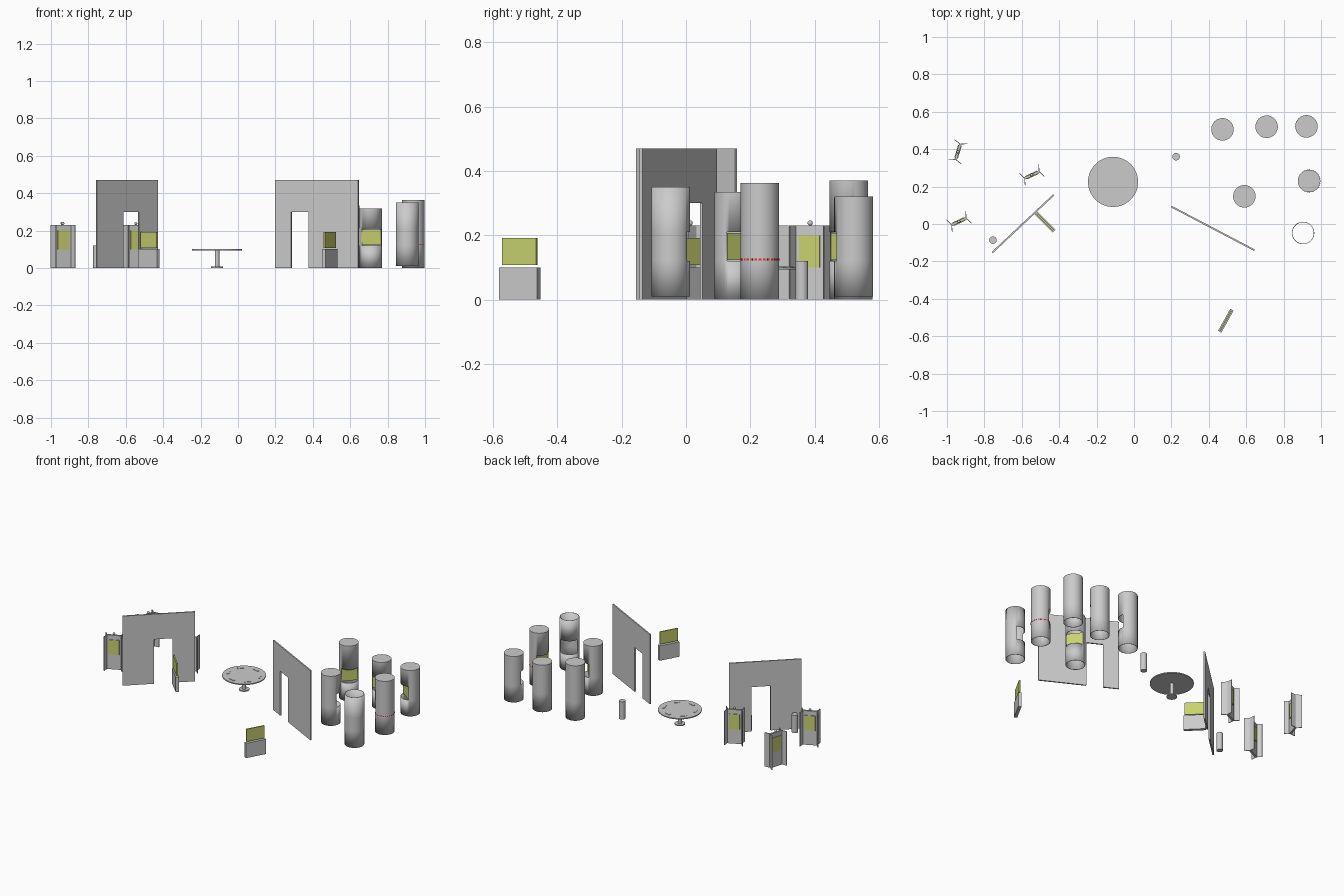
import bpy, bmesh
from math import sin, cos, pi, atan2, radians, hypot
from mathutils import Matrix, Vector

if "Cube" in bpy.data.objects:
    bpy.data.objects.remove(bpy.data.objects["Cube"])


def material(name, rgb):
    m = bpy.data.materials.new(name)
    m.diffuse_color = (*rgb, 1)
    m.use_nodes = True
    m.node_tree.nodes["Principled BSDF"].inputs["Base Color"].default_value = m.diffuse_color
    return m


OLIVE = material("olive", (0.58, 0.64, 0.16))
RED = material("red", (0.85, 0.03, 0.03))


def finish(name, bm, loc=(0, 0, 0), ang=0, mat=None, smooth=False):
    bmesh.ops.recalc_face_normals(bm, faces=bm.faces)
    me = bpy.data.meshes.new(name)
    bm.to_mesh(me)
    bm.free()
    ob = bpy.data.objects.new(name, me)
    bpy.context.collection.objects.link(ob)
    ob.location = loc
    ob.rotation_euler = (0, 0, ang)
    if mat:
        me.materials.append(mat)
    if smooth:
        bpy.ops.object.select_all(action='DESELECT')
        ob.select_set(True)
        bpy.context.view_layer.objects.active = ob
        bpy.ops.object.shade_smooth_by_angle(angle=radians(40))
    return ob


def add_box(bm, center, size, ang=0):
    bmesh.ops.create_cube(bm, size=1, matrix=Matrix.Translation(center)
                          @ Matrix.Rotation(ang, 4, 'Z') @ Matrix.Diagonal((*size, 1)))


def add_cyl(bm, x, y, z0, z1, r, n=48):
    bmesh.ops.create_cone(bm, cap_ends=True, segments=n, radius1=r, radius2=r, depth=z1 - z0,
                          matrix=Matrix.Translation((x, y, (z0 + z1) / 2)))


# Hollow pod: thin tube with a window facing the group's centre
def pod(i, x, y, z0, top, lid=True, screen=True):
    n, r, face = 48, 0.06, atan2(0.27 - y, 0.74 - x)
    bm = bmesh.new()
    rings = [[bm.verts.new((r * cos(2 * pi * k / n), r * sin(2 * pi * k / n), z)) for k in range(n)]
             for z in (z0, 0.12, 0.21, top)]
    for lvl in range(3):
        for k in range(n):
            if lvl == 1 and (k < 8 or k >= n - 8):
                continue
            j = (k + 1) % n
            bm.faces.new((rings[lvl][k], rings[lvl][j], rings[lvl + 1][j], rings[lvl + 1][k]))
    if lid:
        bm.faces.new(rings[3])
    ob = finish(f"pod_shell_{i}", bm, (x, y, 0), face, smooth=True)
    sol = ob.modifiers.new("wall", 'SOLIDIFY')
    sol.thickness = 0.003
    sol.offset = -1
    if screen:
        bm = bmesh.new()
        add_box(bm, (0.027, 0, 0.165), (0.004, 0.098, 0.083))
        finish(f"pod_screen_{i}", bm, (x, y, 0), face, OLIVE)


pod(1, 0.473, 0.506, 0, 0.371)
pod(2, 0.709, 0.52, 0, 0.318)
pod(3, 0.922, 0.522, 0.01, 0.32)
pod(4, 0.936, 0.23, 0, 0.362)
pod(5, 0.59, 0.148, 0, 0.335)
pod(6, 0.904, -0.048, 0.01, 0.35, lid=False, screen=False)

# Red dotted band around one pod, leaving the window side clear
bm = bmesh.new()
for k in range(28):
    a = 2 * pi * k / 28
    if abs(a - pi) > radians(60):
        add_box(bm, (0.06 * cos(a), 0.06 * sin(a), 0.125), (0.002, 0.008, 0.006), a)
finish("red_dotted_band", bm, (0.936, 0.23, 0), mat=RED)


# Wall with a doorway
def wall(name, a, b, d0, d1, h=0.47, door=0.3, t=0.009):
    length = hypot(b[0] - a[0], b[1] - a[1])
    d0, d1 = d0 * length, d1 * length
    pts = [(0, 0), (d0, 0), (d0, door), (d1, door), (d1, 0), (length, 0), (length, h), (0, h)]
    bm = bmesh.new()
    f = bm.faces.new([bm.verts.new((x, -t / 2, z)) for x, z in pts])
    ext = bmesh.ops.extrude_face_region(bm, geom=[f])
    bmesh.ops.translate(bm, vec=Vector((0, t, 0)),
                        verts=[v for v in ext["geom"] if isinstance(v, bmesh.types.BMVert)])
    finish(name, bm, (a[0], a[1], 0), atan2(b[1] - a[1], b[0] - a[0]))


wall("left_wall", (-0.757, -0.152), (-0.43, 0.155), 0.43, 0.69)
wall("right_wall", (0.2, 0.093), (0.644, -0.14), 0.195, 0.405)

# Round table with six place markers
bm = bmesh.new()
add_cyl(bm, 0, 0, 0, 0.007, 0.032)
add_cyl(bm, 0, 0, 0.005, 0.095, 0.012)
add_cyl(bm, 0, 0, 0.093, 0.1, 0.134, 64)
finish("round_table", bm, (-0.112, 0.225, 0), smooth=True)
bm = bmesh.new()
for k in range(6):
    a = pi * k / 3 + 0.3
    add_box(bm, (0.1 * cos(a), 0.1 * sin(a), 0.101), (0.014, 0.04, 0.003), a)
finish("table_markers", bm, (-0.112, 0.225, 0))

# Small bollards
for i, (x, y) in enumerate([(0.225, 0.36), (-0.754, -0.086)]):
    bm = bmesh.new()
    add_cyl(bm, 0, 0, 0, 0.12, 0.02, 32)
    finish(f"bollard_{i + 1}", bm, (x, y, 0), smooth=True)

# Low consoles with a display board above
for i, (x, y, deg) in enumerate([(0.491, -0.517, 61), (-0.475, 0.01, -45)]):
    bm = bmesh.new()
    add_box(bm, (0, 0, 0.05), (0.135, 0.02, 0.1))
    finish(f"console_base_{i + 1}", bm, (x, y, 0), radians(deg))
    bm = bmesh.new()
    add_box(bm, (0, 0, 0.149), (0.122, 0.008, 0.084))
    finish(f"console_board_{i + 1}", bm, (x, y, 0), radians(deg))
    bpy.context.collection.objects[f"console_board_{i + 1}"].data.materials.append(OLIVE)

# Double-sided stands: web, flared end wings, olive screens, knob
for i, (x, y, deg) in enumerate([(-0.941, 0.386, 73), (-0.546, 0.262, 25), (-0.936, 0.013, 25)]):
    bm = bmesh.new()
    add_box(bm, (0, 0, 0.115), (0.09, 0.013, 0.23))
    for sx in (-1, 1):
        for sy in (-1, 1):
            add_box(bm, (sx * 0.05, sy * 0.019, 0.115), (0.004, 0.036, 0.23), -sx * sy * 0.35)
    bmesh.ops.create_uvsphere(bm, u_segments=16, v_segments=8, radius=0.008,
                              matrix=Matrix.Translation((0, 0, 0.238)))
    finish(f"stand_frame_{i + 1}", bm, (x, y, 0), radians(deg), smooth=True)
    bm = bmesh.new()
    for sy in (-1, 1):
        add_box(bm, (0, sy * 0.008, 0.15), (0.068, 0.004, 0.1))
    finish(f"stand_screens_{i + 1}", bm, (x, y, 0), radians(deg), OLIVE)
